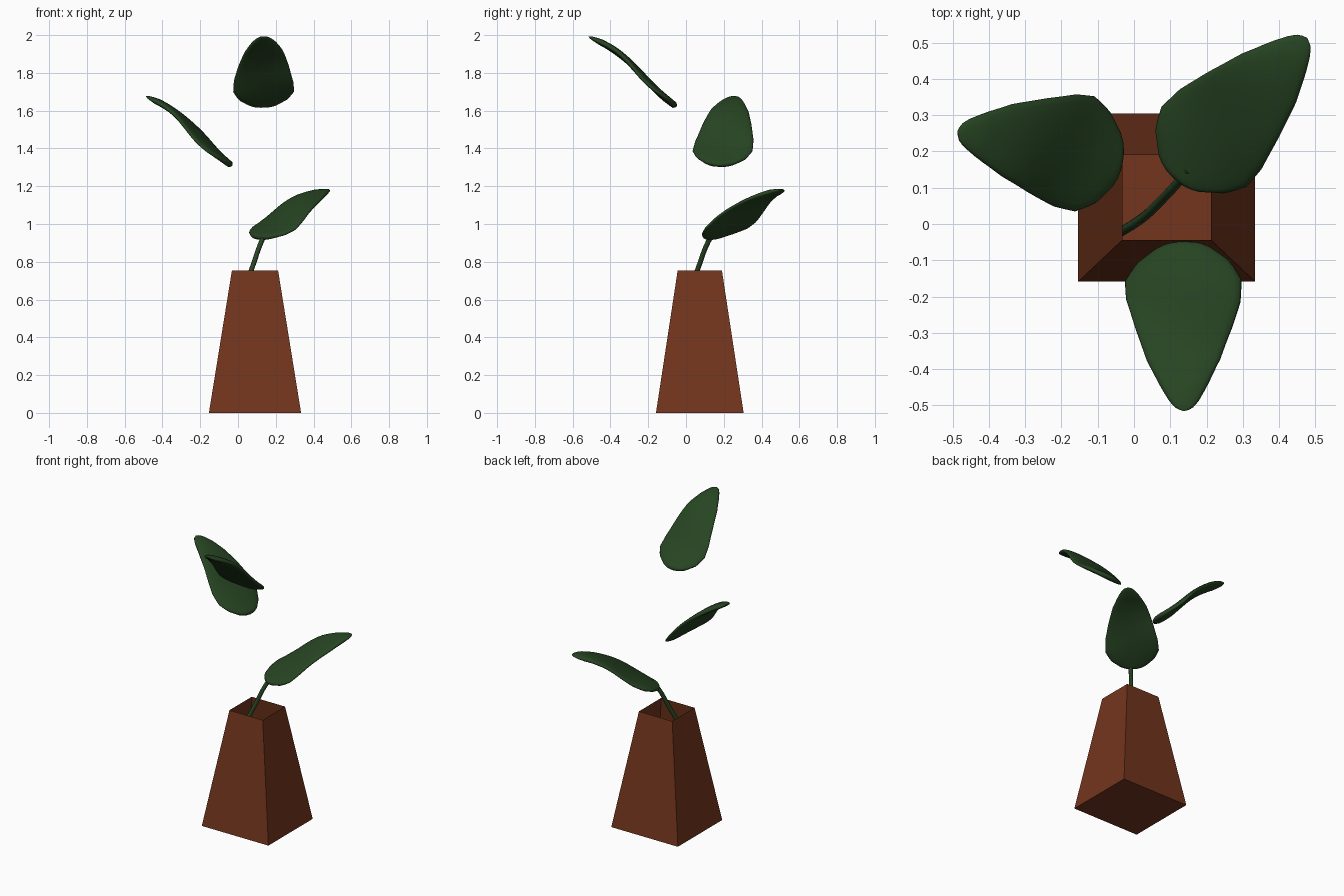
import bpy, bmesh, math
from mathutils import Vector, Matrix

if "Cube" in bpy.data.objects:
    bpy.data.objects.remove(bpy.data.objects["Cube"])


def material(name, rgb):
    m = bpy.data.materials.new(name)
    m.diffuse_color = (*rgb, 1)
    m.use_nodes = True
    m.node_tree.nodes["Principled BSDF"].inputs["Base Color"].default_value = m.diffuse_color
    return m


clay = material("clay", (0.17, 0.036, 0.012))
green = material("leaf_green", (0.02, 0.058, 0.016))


def finish(name, bm, mat, smooth):
    bmesh.ops.recalc_face_normals(bm, faces=bm.faces)
    me = bpy.data.meshes.new(name)
    bm.to_mesh(me)
    bm.free()
    for p in me.polygons:
        p.use_smooth = smooth
    me.materials.append(mat)
    ob = bpy.data.objects.new(name, me)
    bpy.context.collection.objects.link(ob)
    return ob


# Tapered square vase, open at the top
bm = bmesh.new()
rings = []
for hx, hy, z in [(0.244, 0.232, 0), (0.122, 0.117, 0.755)]:
    rings.append([bm.verts.new((0.09 + sx * hx, 0.073 + sy * hy, z))
                  for sx, sy in [(-1, -1), (1, -1), (1, 1), (-1, 1)]])
bm.faces.new(rings[0])
for i in range(4):
    j = (i + 1) % 4
    bm.faces.new((rings[0][i], rings[0][j], rings[1][j], rings[1][i]))
vase = finish("vase", bm, clay, False)

# Half width of a leaf along its length (position, half width)
OUTLINE = [(0, 0.0), (0.012, 0.045), (0.04, 0.078), (0.12, 0.132), (0.22, 0.161),
           (0.35, 0.158), (0.54, 0.133), (0.73, 0.102), (0.87, 0.066),
           (0.95, 0.04), (0.985, 0.022), (1, 0.0)]


def half_width(t):
    for (a, wa), (b, wb) in zip(OUTLINE, OUTLINE[1:]):
        if t <= b:
            return wa + (wb - wa) * (t - a) / (b - a)
    return 0


def leaf(name, base, tip):
    base, tip = Vector(base), Vector(tip)
    along = tip - base
    length = along.length
    x = along.normalized()
    y = Vector((0, 0, 1)).cross(x).normalized()
    frame = Matrix((x, y, x.cross(y))).transposed()
    steps, sides = 32, 24

    def place(t, side, lift):
        # bowed spine, steep near the stalk, with gently rippled margins
        bow = 0.024 * math.sin(math.pi * t) - 0.012 * math.sin(2 * math.pi * t)
        r = side / 0.16
        ripple = 0.007 * r * math.sin(9 * t + 1) - 0.008 * r * r
        return base + frame @ Vector((t * length, side, lift + bow + ripple))

    bm = bmesh.new()
    loops = []
    for i in range(1, steps):
        t = (1 - math.cos(math.pi * i / steps)) / 2
        w = half_width(t)
        h = 0.017 * min(1, w / 0.06)
        ring = []
        for k in range(sides):
            a = 2 * math.pi * k / sides
            s = math.sin(a)
            lift = h * math.copysign(abs(s) ** 0.7, s)
            ring.append(bm.verts.new(place(t, w * math.cos(a), lift)))
        loops.append(ring)
    ends = [bm.verts.new(place(0, 0, 0)), bm.verts.new(place(1, 0, 0))]
    for k in range(sides):
        n = (k + 1) % sides
        for a, b in zip(loops, loops[1:]):
            bm.faces.new((a[k], a[n], b[n], b[k]))
        bm.faces.new((ends[0], loops[0][n], loops[0][k]))
        bm.faces.new((ends[1], loops[-1][k], loops[-1][n]))
    return finish(name, bm, green, True)


leaf("low_leaf", (0.11, 0.125, 0.925), (0.477, 0.513, 1.182))
leaf("middle_leaf", (-0.032, 0.175, 1.307), (-0.487, 0.255, 1.677))
leaf("high_leaf", (0.135, -0.05, 1.62), (0.138, -0.516, 1.993))

# Curved stalk rising out of the vase into the low leaf
cu = bpy.data.curves.new("stalk", "CURVE")
cu.dimensions = "3D"
cu.bevel_depth = 0.013
cu.bevel_resolution = 3
cu.use_fill_caps = True
path = [(-0.09, -0.05, 0.3), (-0.03, -0.018, 0.5), (0.03, 0.022, 0.65),
        (0.07, 0.06, 0.755), (0.13, 0.125, 0.92), (0.15, 0.15, 0.955)]
sp = cu.splines.new("BEZIER")
sp.bezier_points.add(len(path) - 1)
for p, co in zip(sp.bezier_points, path):
    p.co = co
    p.handle_left_type = p.handle_right_type = "AUTO"
cu.materials.append(green)
stalk = bpy.data.objects.new("stalk", cu)
bpy.context.collection.objects.link(stalk)
